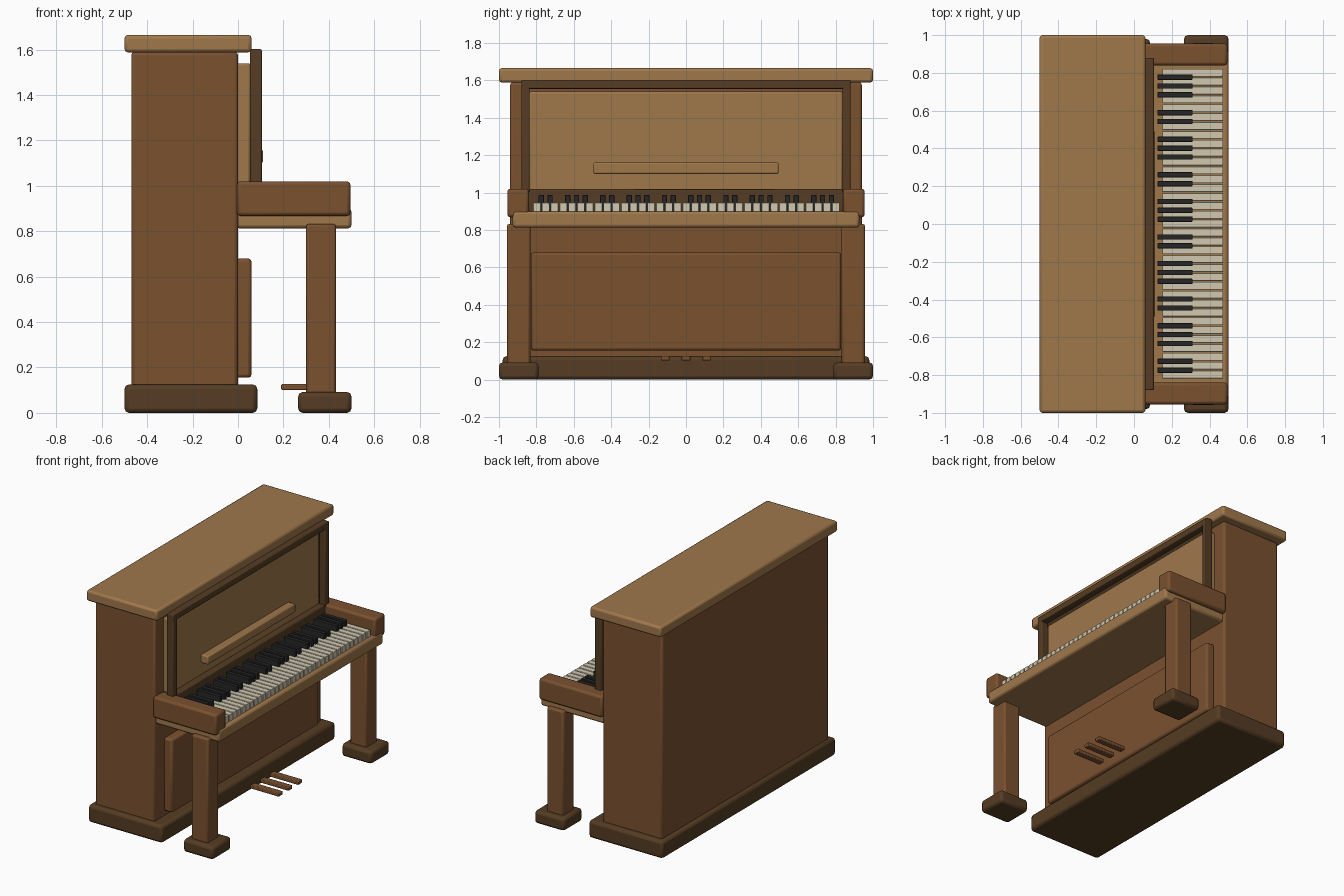
import bpy

if "Cube" in bpy.data.objects:
    bpy.data.objects.remove(bpy.data.objects["Cube"])


def linear(c):
    c /= 255
    return c / 12.92 if c < 0.04045 else ((c + 0.055) / 1.055) ** 2.4


def material(name, rgb):
    m = bpy.data.materials.new(name)
    m.diffuse_color = (*[linear(c) for c in rgb], 1)
    m.use_nodes = True
    m.node_tree.nodes["Principled BSDF"].inputs["Base Color"].default_value = m.diffuse_color
    return m


LIGHT = material("light_wood", (160, 120, 75))
MEDIUM = material("medium_wood", (122, 81, 47))
DARK = material("dark_wood", (85, 60, 35))
IVORY = material("ivory", (208, 200, 176))
EBONY = material("ebony", (38, 38, 38))


def box(name, x, y, z, mat, bevel=0.015):
    """Rounded block spanning the given (low, high) ranges."""
    bpy.ops.mesh.primitive_cube_add(size=1)
    ob = bpy.context.object
    ob.name = ob.data.name = name
    lo, hi = zip(x, y, z)
    for v in ob.data.vertices:
        v.co = [h if c > 0 else l for c, l, h in zip(v.co, lo, hi)]
    ob.data.materials.append(mat)
    if bevel:
        mod = ob.modifiers.new("rounded_edges", "BEVEL")
        mod.width = bevel
        mod.segments = 2
    return ob


# Cabinet
box("base", (-0.5, 0.085), (-0.98, 0.98), (0, 0.125), DARK, 0.02)
box("case", (-0.47, 0.0), (-0.94, 0.94), (0.11, 1.59), MEDIUM)
box("lid", (-0.5, 0.06), (-1, 1), (1.588, 1.665), LIGHT)
box("lower_panel", (-0.01, 0.06), (-0.83, 0.83), (0.155, 0.68), MEDIUM)
box("upper_panel", (-0.01, 0.055), (-0.838, 0.838), (1.0, 1.54), LIGHT, 0.01)

# Dark frame around the upper panel
box("frame_top_rail", (0.053, 0.105), (-0.88, 0.88), (1.555, 1.602), DARK, 0.006)
box("fallboard", (-0.01, 0.103), (-0.84, 0.84), (0.89, 1.018), DARK, 0.006)
box("music_rest", (0.05, 0.11), (-0.495, 0.495), (1.10, 1.16), LIGHT, 0.008)

# Keyboard shelf
box("key_bed", (-0.01, 0.5), (-0.927, 0.927), (0.813, 0.9), LIGHT)

# Paired side parts
for s, side in ((-1, "left"), (1, "right")):
    def span(a, b):
        return tuple(sorted((s * a, s * b)))
    box(f"{side}_frame_stile", (0.053, 0.105), span(0.836, 0.88), (1.0, 1.6), DARK, 0.006)
    box(f"{side}_arm", (-0.005, 0.495), span(0.84, 0.955), (0.868, 1.02), MEDIUM)
    box(f"{side}_leg", (0.3, 0.432), span(0.832, 0.957), (0.08, 0.832), MEDIUM, 0.012)
    box(f"{side}_foot", (0.265, 0.5), span(0.788, 1.0), (0, 0.092), DARK, 0.02)

# Pedals
for i in (-1, 0, 1):
    box(f"pedal_{i + 2}", (0.19, 0.415), (i * 0.11 - 0.023, i * 0.11 + 0.023),
        (0.101, 0.127), MEDIUM, 0.005)

# Five octaves of keys
PITCH = 0.047
START = -17.5 * PITCH + 0.002
for i in range(35):
    y = START + i * PITCH
    box(f"white_key_{i + 1}", (0.15, 0.472), (y + 0.003, y + PITCH - 0.003),
        (0.895, 0.946), IVORY, 0.003)
    if i % 7 in (1, 2, 4, 5, 6):
        box(f"black_key_{i}", (0.125, 0.31), (y - 0.014, y + 0.014),
            (0.895, 0.987), EBONY, 0.003)

# Smooth the rounded edges, keep flat sides crisp
bpy.ops.object.select_all(action="SELECT")
bpy.ops.object.shade_smooth_by_angle(angle=0.6)
